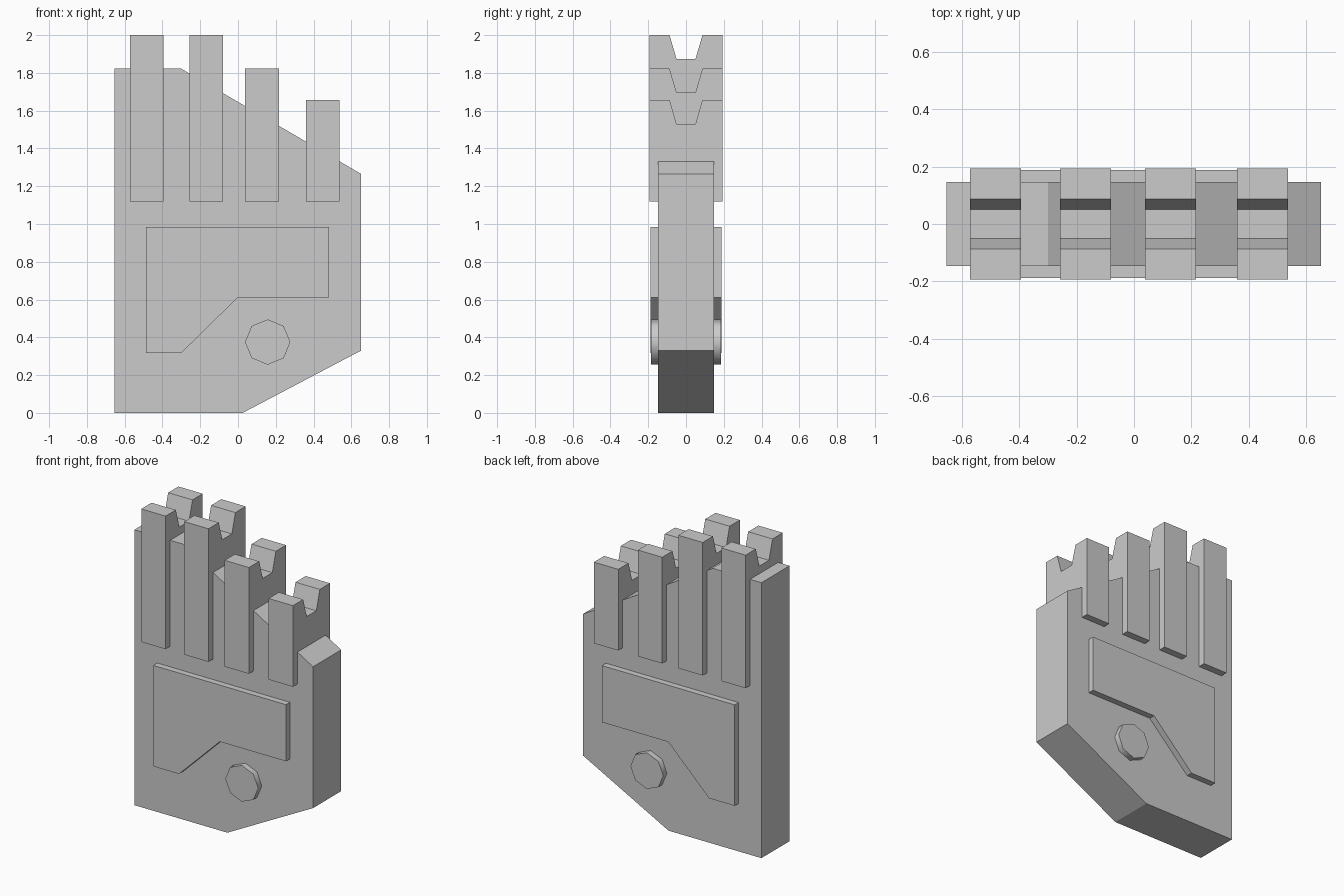
import bpy, bmesh, math

if "Cube" in bpy.data.objects:
    bpy.data.objects.remove(bpy.data.objects["Cube"])


def prism(name, points, axis, lo, hi):
    """Extrude a flat profile along x (profile in y,z) or y (profile in x,z)."""
    bm = bmesh.new()
    place = (lambda a, b: (lo, a, b)) if axis == 'x' else (lambda a, b: (a, lo, b))
    face = bm.faces.new([bm.verts.new(place(a, b)) for a, b in points])
    ext = bmesh.ops.extrude_face_region(bm, geom=[face], use_keep_orig=True)
    verts = [v for v in ext['geom'] if isinstance(v, bmesh.types.BMVert)]
    d = hi - lo
    bmesh.ops.translate(bm, verts=verts, vec=(d, 0, 0) if axis == 'x' else (0, d, 0))
    bmesh.ops.recalc_face_normals(bm, faces=bm.faces[:])
    mesh = bpy.data.meshes.new(name)
    bm.to_mesh(mesh)
    bm.free()
    obj = bpy.data.objects.new(name, mesh)
    bpy.context.collection.objects.link(obj)
    return obj


# Main slab with slanted top and clipped lower corner
prism("body", [(-0.655, 0), (0.025, 0), (0.652, 0.33), (0.652, 1.265),
               (-0.30, 1.822), (-0.655, 1.822)], 'y', -0.147, 0.147)

# Raised plate, proud of both faces of the slab
prism("side_plate", [(-0.488, 0.317), (-0.30, 0.317), (-0.002, 0.61), (0.483, 0.61),
                     (0.483, 0.985), (-0.488, 0.985)], 'y', -0.188, 0.188)

# Four upright prongs, each with a notch in the top
for i, (x, top) in enumerate([(-0.483, 2.0), (-0.169, 2.0), (0.127, 1.823), (0.449, 1.657)]):
    notch = top - 0.127
    prism(f"prong_{i + 1}", [(-0.194, 1.12), (0.194, 1.12), (0.194, top), (0.087, top),
                             (0.05, notch), (-0.05, notch), (-0.087, top), (-0.194, top)],
          'x', x - 0.089, x + 0.089)

# Eight-sided pin through the slab
ring = [(0.157 + 0.12 * math.cos(k * math.pi / 4), 0.375 + 0.12 * math.sin(k * math.pi / 4))
        for k in range(8)]
pin = prism("pin", ring, 'y', -0.185, 0.185)
pin.select_set(True)
bpy.context.view_layer.objects.active = pin
bpy.ops.object.shade_smooth_by_angle(angle=math.radians(50))
